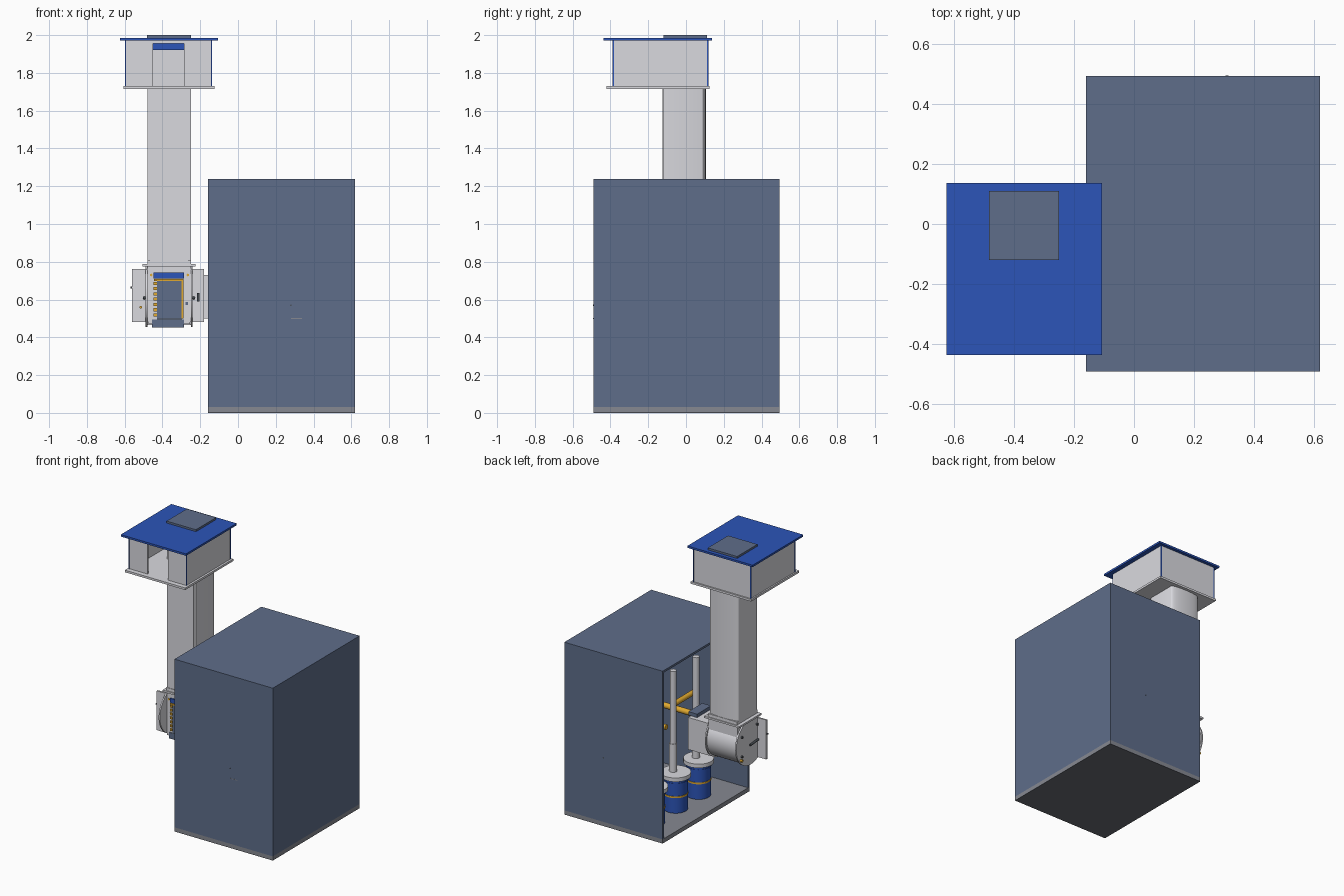
import bpy, bmesh, math
from mathutils import Vector

if "Cube" in bpy.data.objects:
    bpy.data.objects.remove(bpy.data.objects["Cube"], do_unlink=True)


def material(name, r, g, b):
    m = bpy.data.materials.new(name)
    m.use_nodes = True
    m.diffuse_color = (r, g, b, 1)
    m.node_tree.nodes["Principled BSDF"].inputs["Base Color"].default_value = (r, g, b, 1)
    return m


slate = material("slate blue", .113, .154, .255)
blue = material("strong blue", .025, .09, .48)
pale = material("pale grey", .70, .70, .74)
grey = material("middle grey", .24, .25, .285)
under = material("underside grey", .14, .15, .175)
gold = material("golden yellow", .75, .4, .03)
dark = material("dark grey", .06, .07, .08)


def finish(name, bm, mat, smooth=False):
    bmesh.ops.recalc_face_normals(bm, faces=bm.faces)
    me = bpy.data.meshes.new(name)
    bm.to_mesh(me)
    bm.free()
    me.materials.append(mat)
    ob = bpy.data.objects.new(name, me)
    bpy.context.collection.objects.link(ob)
    if smooth:
        bpy.ops.object.select_all(action='DESELECT')
        ob.select_set(True)
        bpy.context.view_layer.objects.active = ob
        bpy.ops.object.shade_smooth_by_angle(angle=math.radians(35))
    return ob


def box(name, x, y, z, mat):
    bm = bmesh.new()
    bmesh.ops.create_cube(bm, size=1)
    for v in bm.verts:
        for i, (lo, hi) in enumerate((x, y, z)):
            v.co[i] = lo if v.co[i] < 0 else hi
    return finish(name, bm, mat)


def rod(name, a, b, r, mat, sides=32):
    a, b = Vector(a), Vector(b)
    bm = bmesh.new()
    bmesh.ops.create_cone(bm, cap_ends=True, segments=sides, radius1=r, radius2=r, depth=(b - a).length)
    turn = (b - a).to_track_quat('Z', 'Y')
    for v in bm.verts:
        v.co = turn @ v.co + (a + b) / 2
    return finish(name, bm, mat, True)


def prism(name, points, offset, mat):
    bm = bmesh.new()
    face = bm.faces.new([bm.verts.new(p) for p in points])
    out = bmesh.ops.extrude_face_region(bm, geom=[face])
    verts = [g for g in out["geom"] if isinstance(g, bmesh.types.BMVert)]
    bmesh.ops.translate(bm, verts=verts, vec=offset)
    return finish(name, bm, mat, True)


# Cabinet shell, open towards -x
L, R, F, B, H, T = -.16, .62, -.491, .494, 1.237, .015
box("cabinet_base", (L, R), (F, B), (.004, .03), grey)
box("cabinet_underside", (L, R), (F, B), (0, .004), under)
box("cabinet_roof", (L, R), (F, B), (H - T, H), slate)
box("cabinet_front_wall", (L, R), (F, F + T), (.03, H - T), slate)
box("cabinet_back_wall", (L, R), (B - T, B), (.03, H - T), slate)
box("cabinet_side_wall", (R - T, R), (F + T, B - T), (.03, H - T), slate)
box("front_slot", (.28, .34), (F - .001, F), (.498, .502), grey)
rod("front_stud", (.28, F - .001, .57), (.28, F, .57), .004, dark, 12)
rod("back_stud", (.31, B, .49), (.31, B + .001, .49), .005, dark, 12)

# Row of drums with riser pipes
for i, y in enumerate((.32, .06, -.2)):
    n, x = f"_{i + 1}", .04
    rod("drum" + n, (x, y, .035), (x, y, .27), .08, blue)
    rod("drum_band" + n, (x, y, .145), (x, y, .157), .083, gold)
    rod("drum_rim" + n, (x, y, .24), (x, y, .25), .083, blue)
    rod("drum_lid" + n, (x, y, .27), (x, y, .298), .1, pale)
    rod("riser_sleeve" + n, (x + .02, y, .298), (x + .02, y, .5), .026, pale)
    rod("riser_pipe" + n, (x + .02, y, .5), (x + .02, y, 1.02), .022, pale)

# Feed pipes inside the cabinet
rod("feed_pipe_upper", (.02, -.1, .66), (.32, -.1, .66), .02, gold)
rod("feed_pipe_lower", (.12, .05, .59), (.32, .05, .59), .018, gold)
rod("feed_manifold", (.2, -.38, .66), (.2, -.1, .66), .018, gold)

# Connecting duct into the cabinet
box("connecting_duct", (-.25, -.08), (-.1, .09), (.5, .73), pale)
box("duct_top_box", (-.13, -.06), (-.1, .06), (.73, .755), slate)

# Column with a shallow bowed back
CX, HW = -.365, .115
bow = [(CX + HW * math.cos(t), .085 + .02 * math.sin(t))
       for t in (math.pi * k / 20 for k in range(1, 20))]
outline = [(CX + HW, .085)] + bow + [(CX - HW, .085), (CX - HW, -.12), (CX + HW, -.12)]
prism("column", [(x, y, .8) for x, y in outline], (0, 0, .93), pale)
box("column_front_panel", (CX - .1, CX + .1), (-.124, -.12), (.81, 1.715), pale)

# Hood with a front opening
hx, hy, hz = (-.595, -.14), (-.385, .115), (1.73, 1.972)
w = .012
box("hood_floor_flange", (-.605, -.125), (-.42, .125), (1.715, 1.73), pale)
box("hood_back", hx, (hy[1] - w, hy[1]), hz, pale)
box("hood_side_left", (hx[1] - w, hx[1]), (hy[0] + w, hy[1] - w), hz, pale)
box("hood_side_right", (hx[0], hx[0] + w), (hy[0] + w, hy[1] - w), hz, pale)
box("hood_front_left", (-.285, hx[1]), (hy[0], hy[0] + w), hz, pale)
box("hood_front_right", (hx[0], -.45), (hy[0], hy[0] + w), hz, pale)
box("hood_lintel", (-.45, -.285), (hy[0], hy[0] + w), (1.955, 1.972), pale)
box("inner_duct", (CX - HW, CX + HW), (-.12, .1), hz, pale)
box("inner_blue_header", (-.45, -.285), (-.128, -.12), (1.92, 1.955), blue)
for x in hx:
    for y in hy:
        box("hood_corner_strip", (x - .003, x + .003), (y - .003, y + .003), hz, blue)
box("roof_plate", (-.625, -.107), (-.437, .137), (1.972, 1.986), blue)
box("roof_cap", (-.483, -.25), (-.12, .11), (1.986, 2), slate)

# Valve housing with a rounded back, closed by round end discs
YC, ZC, RAD = -.035, .62, .155
arc = [(CX - HW, YC + RAD * math.cos(t), ZC + RAD * math.sin(t))
       for t in (math.pi * (k / 24 - .5) for k in range(25))]
front = [(CX - HW, -.11, ZC + RAD), (CX - HW, -.11, ZC - RAD)]
prism("valve_housing", arc + front, (2 * HW, 0, 0), pale)
box("housing_neck", (CX - HW, CX + HW), (-.12, .1), (.68, .8), pale)
for s in (-1, 1):
    inner, outer = CX + s * HW, CX + s * .125
    rod("end_disc", (inner, YC, ZC), (outer, YC, ZC), .165, pale, 64)
    x = CX + s * .131
    rod("side_handle", (x, -.14, .61), (x, -.02, .6), .008, dark, 12)
    for y, z in ((.07, .55), (.07, .69), (-.1, .72)):
        rod("side_bolt", (outer, y, z), (CX + s * .137, y, z), .008, dark, 12)
    rod("gold_fitting", (outer, .08, .525), (CX + s * .14, .08, .525), .01, gold, 12)
box("housing_flange", (-.505, -.225), (-.135, .115), (.775, .788), pale)
box("housing_collar", (-.48, -.25), (-.128, .108), (.788, .81), pale)
box("front_plate", (-.56, -.18), (-.122, -.11), (.48, .762), pale)
box("front_cover", (CX - .11, CX + .11), (-.125, -.11), (.47, .775), pale)
box("lower_lip", (-.455, -.285), (-.13, -.08), (.452, .495), slate)

# Front window with gold frame and teeth
box("window_panel", (-.43, -.297), (-.13, -.125), (.5, .7), slate)
box("window_sill", (-.43, -.297), (-.131, -.125), (.494, .5), dark)
box("window_frame_left", (-.298, -.288), (-.133, -.125), (.5, .708), gold)
box("window_frame_top", (-.445, -.288), (-.133, -.125), (.698, .708), gold)
for k in range(7):
    z = .51 + k * .028
    box("window_tooth", (-.447, -.43), (-.133, -.125), (z, z + .016), gold)
box("window_header", (-.447, -.285), (-.134, -.125), (.712, .743), blue)

# Small front fittings
box("latch", (-.217, -.203), (-.137, -.122), (.59, .635), dark)
box("switch", (-.277, -.265), (-.13, -.125), (.57, .587), slate)
rod("side_pin", (-.57, -.117, .663), (-.555, -.117, .663), .005, dark, 12)
for x, z in ((-.515, .56), (-.46, .73), (-.265, .73)):
    rod("gold_screw", (x, -.13, z), (x, -.115, z), .007, gold, 12)
